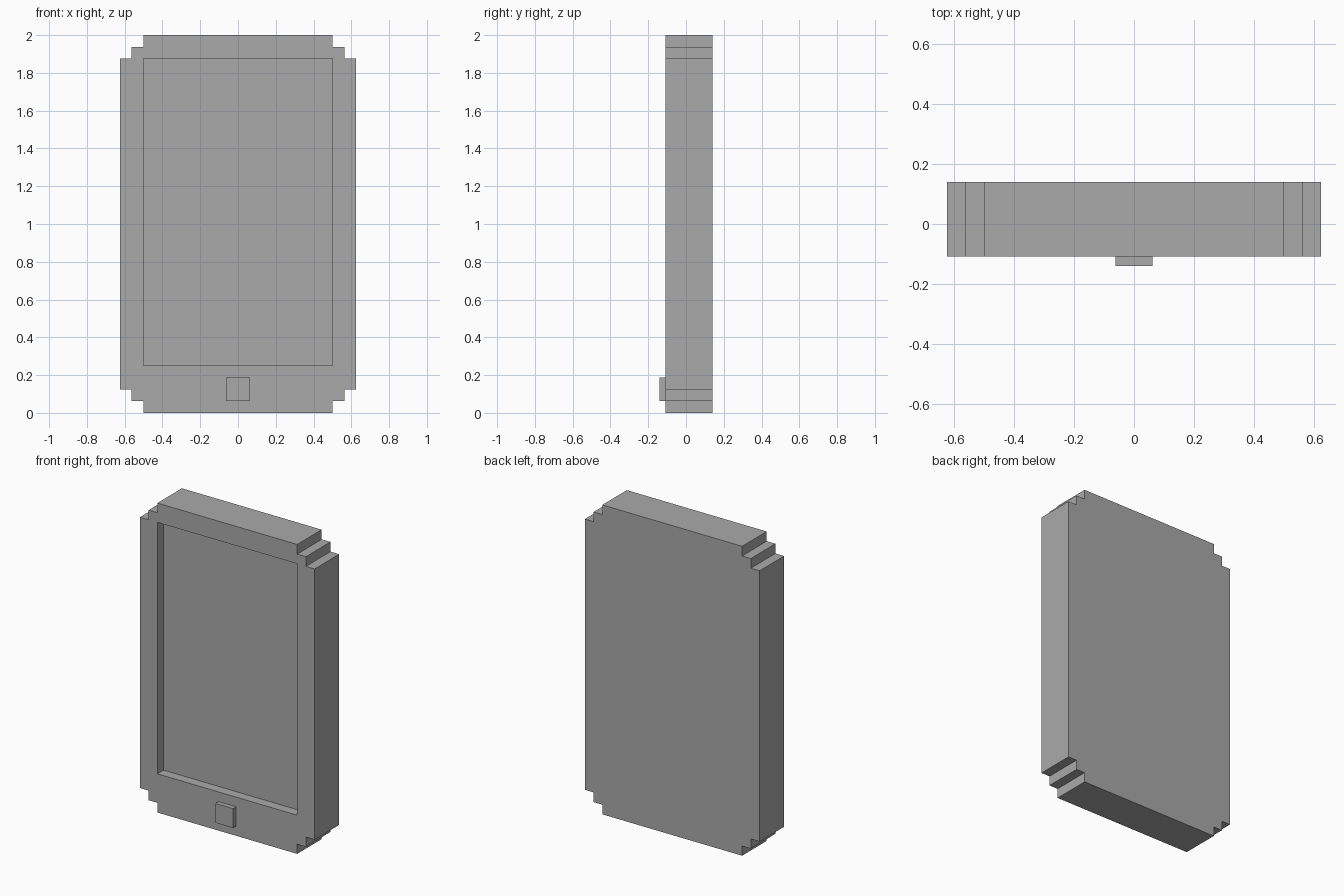
import bpy, bmesh

if "Cube" in bpy.data.objects:
    bpy.data.objects.remove(bpy.data.objects["Cube"])

U = 1 / 16                      # grid step that all parts follow
FRONT, BACK = -1.75 * U, 2.25 * U

casing_grey = bpy.data.materials.new("casing grey")
casing_grey.diffuse_color = (0.4, 0.4, 0.4, 1)
casing_grey.use_nodes = True
casing_grey.node_tree.nodes["Principled BSDF"].inputs["Base Color"].default_value = casing_grey.diffuse_color


def prism(name, outline, y0, y1):
    """Extrude an (x, z) outline from y0 to y1."""
    bm = bmesh.new()
    face = bm.faces.new([bm.verts.new((x, y0, z)) for x, z in outline])
    geom = bmesh.ops.extrude_face_region(bm, geom=[face])["geom"]
    verts = [v for v in geom if isinstance(v, bmesh.types.BMVert)]
    bmesh.ops.translate(bm, verts=verts, vec=(0, y1 - y0, 0))
    bmesh.ops.recalc_face_normals(bm, faces=bm.faces)
    mesh = bpy.data.meshes.new(name)
    bm.to_mesh(mesh)
    bm.free()
    mesh.materials.append(casing_grey)
    obj = bpy.data.objects.new(name, mesh)
    bpy.context.collection.objects.link(obj)
    return obj


def rect(x, z0, z1):
    return [(-x, z0), (x, z0), (x, z1), (-x, z1)]


# Casing: slab with two-step corners, mirrored around its centre
corner = [(10, 14), (9, 14), (9, 15), (8, 15), (8, 16)]
right = [(x, -z) for x, z in reversed(corner)] + corner
outline = right + [(-x, z) for x, z in reversed(right)]
casing = prism("casing", [(x * U, (z + 16) * U) for x, z in outline], FRONT, BACK)

# Screen recess, one step deep
cutter = prism("screen_cutter", rect(8 * U, 4 * U, 30 * U), FRONT - U, FRONT + U)
cutter.hide_render = True
cut = casing.modifiers.new("screen recess", 'BOOLEAN')
cut.operation, cut.solver, cut.object = 'DIFFERENCE', 'EXACT', cutter
bpy.context.view_layer.objects.active = casing
bpy.ops.object.modifier_apply(modifier=cut.name)
bpy.data.objects.remove(cutter)

# Home button, proud of the front by half a step
prism("home_button", rect(U, U, 3 * U), FRONT - U / 2, FRONT)
